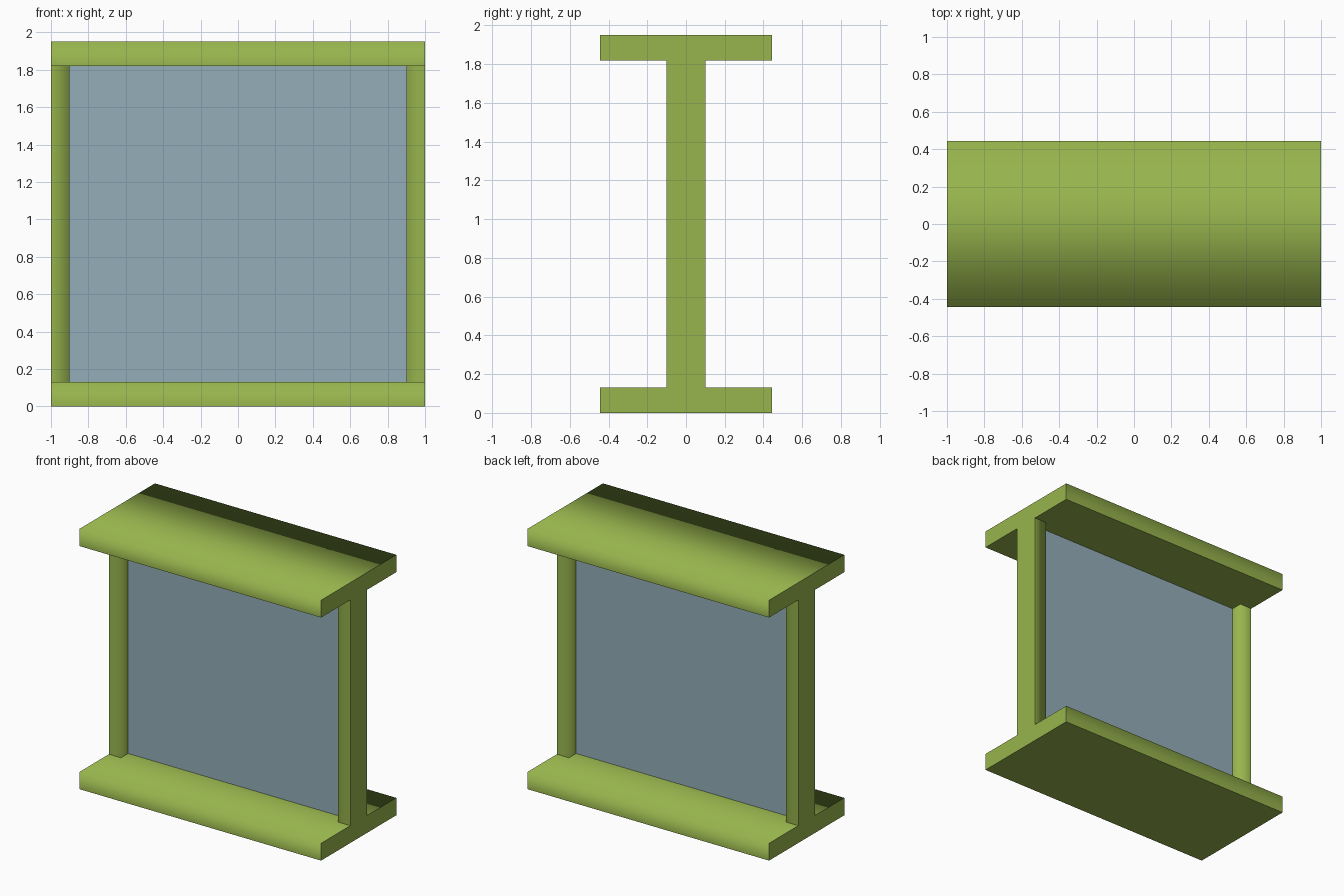
import bpy
import bmesh
from mathutils import Vector

cube = bpy.data.objects.get("Cube")
if cube:
    bpy.data.objects.remove(cube, do_unlink=True)


def material(name, rgb):
    mat = bpy.data.materials.new(name)
    mat.use_nodes = True
    colour = (*rgb, 1)
    mat.diffuse_color = colour
    mat.node_tree.nodes["Principled BSDF"].inputs["Base Color"].default_value = colour
    return mat


green = material("olive green", (0.309, 0.456, 0.074))
glass = material("blue grey glass", (0.296, 0.423, 0.485))


def box(name, low, high, mat, soft=None):
    """Box between two corners; its soft side blends into its long neighbours."""
    low, high = Vector(low), Vector(high)
    bm = bmesh.new()
    bmesh.ops.create_cube(bm, size=1)
    for v in bm.verts:
        v.co = (low + high) / 2 + v.co * (high - low)
    bm.normal_update()
    for edge in bm.edges:
        normals = [f.normal for f in edge.link_faces]
        blends = soft and any(n.dot(Vector(soft)) > 0.9 for n in normals)
        # Only the edges next to the front and back faces are blended
        blends = blends and any(abs(n.y) > 0.9 for n in normals)
        edge.smooth = bool(blends)
    for face in bm.faces:
        face.smooth = soft is not None
    mesh = bpy.data.meshes.new(name)
    bm.to_mesh(mesh)
    bm.free()
    mesh.materials.append(mat)
    obj = bpy.data.objects.new(name, mesh)
    bpy.context.collection.objects.link(obj)
    return obj


DEPTH, POST, SILL, LINTEL, TOP = 0.445, 0.1, 0.13, 1.82, 1.95

# Wide sill and lintel
box("sill", (-1, -DEPTH, 0), (1, DEPTH, SILL), green, (0, 0, 1))
box("lintel", (-1, -DEPTH, LINTEL), (1, DEPTH, TOP), green, (0, 0, 1))

# Side posts, blended on their inner faces
for side, sign in (("left", 1), ("right", -1)):
    x_low, x_high = sorted((sign * 0.9, sign))
    box(side + "_post", (x_low, -POST, SILL), (x_high, POST, LINTEL),
        green, (-sign, 0, 0))

# Window pane
box("pane", (-0.9, -0.015, SILL), (0.9, 0.015, LINTEL), glass)
